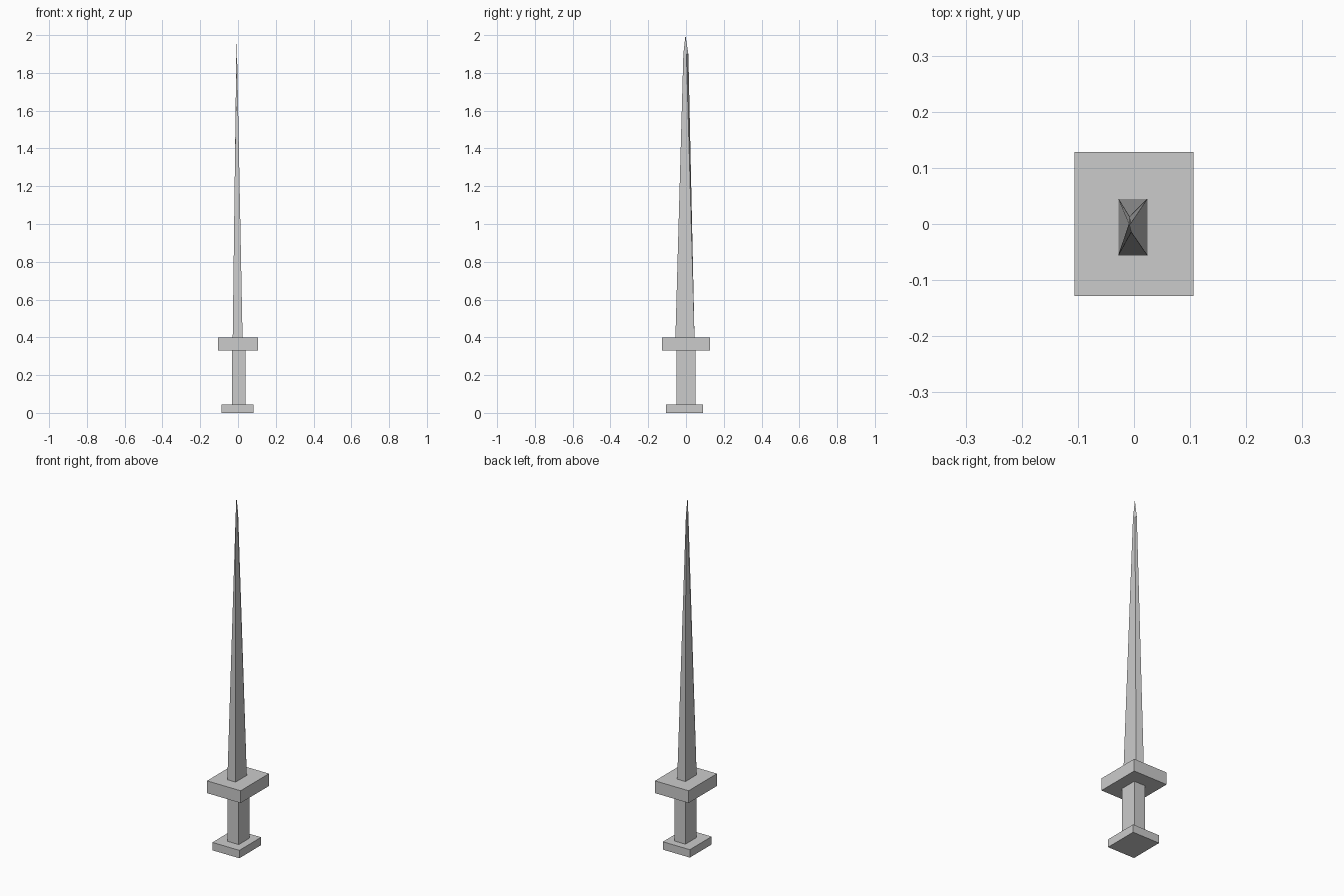
import bpy, bmesh

if "Cube" in bpy.data.objects:
    bpy.data.objects.remove(bpy.data.objects["Cube"])


def ring(z, x0, x1, y0, y1):
    return [(x0, y0, z), (x1, y0, z), (x1, y1, z), (x0, y1, z)]


def loft(name, rings, tip=None):
    """Skin four-sided rings from bottom to top, closing with a cap or a point."""
    bm = bmesh.new()
    loops = [[bm.verts.new(p) for p in r] for r in rings]
    bm.faces.new(loops[0][::-1])
    for a, b in zip(loops, loops[1:]):
        for i in range(4):
            j = (i + 1) % 4
            bm.faces.new((a[i], a[j], b[j], b[i]))
    top = loops[-1]
    if tip:
        point = bm.verts.new(tip)
        for i in range(4):
            bm.faces.new((top[i], top[(i + 1) % 4], point))
    else:
        bm.faces.new(top)
    bmesh.ops.recalc_face_normals(bm, faces=bm.faces)
    mesh = bpy.data.meshes.new(name)
    bm.to_mesh(mesh)
    bm.free()
    obj = bpy.data.objects.new(name, mesh)
    bpy.context.collection.objects.link(obj)


def block(name, x0, x1, y0, y1, z0, z1):
    loft(name, [ring(z0, x0, x1, y0, y1), ring(z1, x0, x1, y0, y1)])


# Handle parts
block("pommel", -0.088, 0.082, -0.105, 0.091, 0.0, 0.045)
block("grip", -0.031, 0.039, -0.049, 0.049, 0.045, 0.33)
block("guard", -0.106, 0.106, -0.128, 0.128, 0.33, 0.40)

# Blade tapers to a thin skewed section just below its point
skewed = [(-0.009, 0.0, 1.9), (-0.005, -0.014, 1.9),
          (-0.005, 0.002, 1.9), (-0.008, 0.0125, 1.9)]
loft("blade", [ring(0.40, -0.028, 0.024, -0.056, 0.045), skewed],
     tip=(-0.008, -0.003, 2.0))
